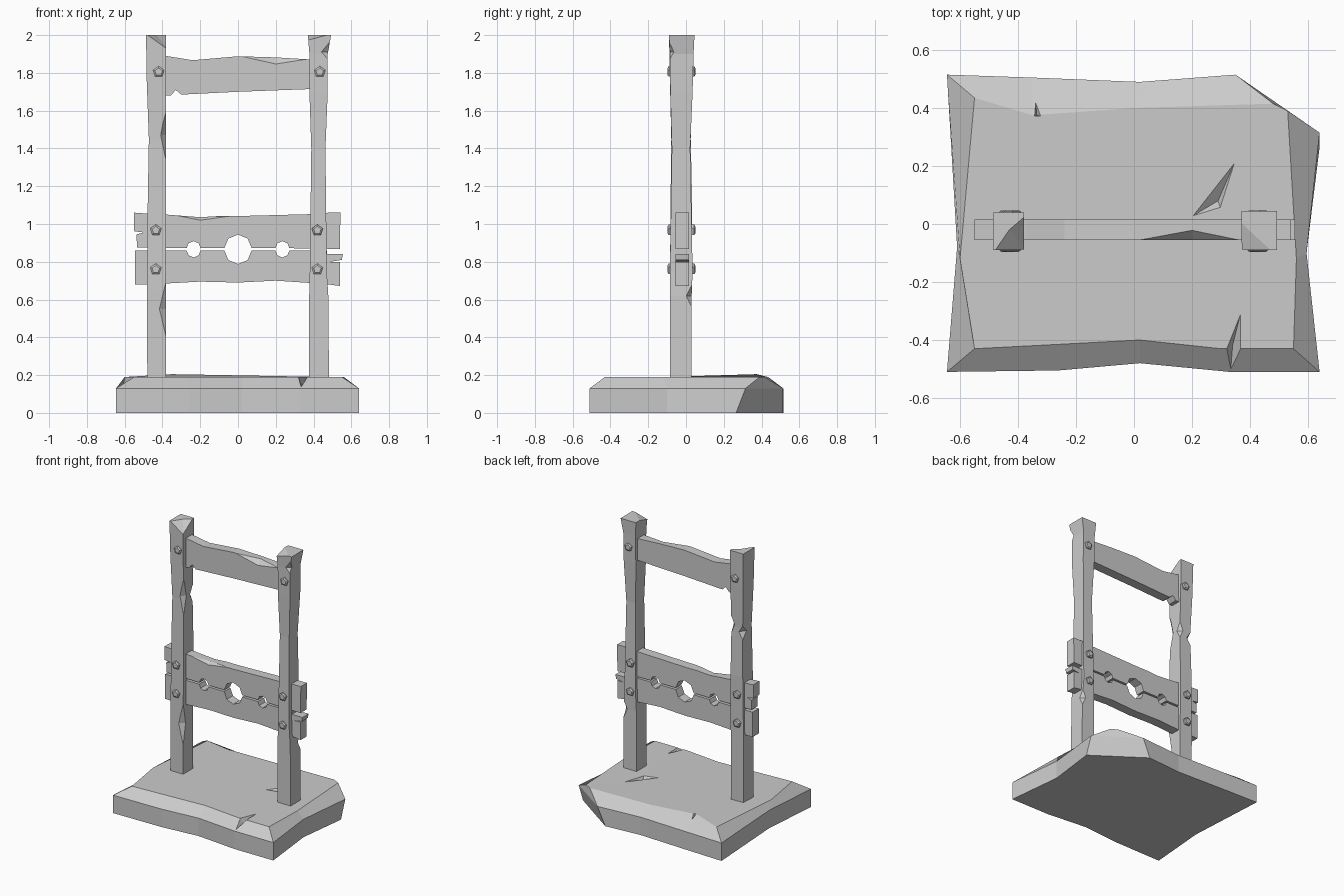
import bpy, bmesh
from math import cos, sin, pi
from mathutils import Vector


def to_object(name, bm):
    bmesh.ops.recalc_face_normals(bm, faces=bm.faces[:])
    me = bpy.data.meshes.new(name)
    bm.to_mesh(me)
    bm.free()
    ob = bpy.data.objects.new(name, me)
    bpy.context.collection.objects.link(ob)
    return ob


def loft(name, rings):
    """Join equal-length point rings and cap both ends."""
    bm = bmesh.new()
    vs = [[bm.verts.new(p) for p in r] for r in rings]
    n = len(rings[0])
    for a, b in zip(vs, vs[1:]):
        for i in range(n):
            j = (i + 1) % n
            bm.faces.new((a[i], a[j], b[j], b[i]))
    bm.faces.new(vs[0])
    bm.faces.new(vs[-1])
    return to_object(name, bm)


def chip(ob, pts):
    """Carve the convex hull of pts out of ob."""
    bm = bmesh.new()
    for p in pts:
        bm.verts.new(p)
    bmesh.ops.convex_hull(bm, input=bm.verts[:])
    cut = to_object("chip_cutter", bm)
    cut.hide_render = True
    mod = ob.modifiers.new("chip", 'BOOLEAN')
    mod.operation, mod.solver, mod.object = 'DIFFERENCE', 'EXACT', cut
    bpy.context.view_layer.objects.active = ob
    bpy.ops.object.modifier_apply(modifier=mod.name)
    bpy.data.objects.remove(cut)


def edge_chip(ob, x, y, z, h, dx, dy):
    """V-shaped nick on a vertical post edge; dx, dy point into the post."""
    chip(ob, [(x - dx * .5, y - dy * .5, z - h), (x - dx * .5, y - dy * .5, z + h),
              (x, y, z + h), (x, y, z - h), (x + dx, y - dy * .1, z), (x - dx * .1, y + dy, z)])


def board(name, profile, y0=-.055, y1=.015):
    return loft(name, [[(x, y, z) for x, z in profile] for y in (y0, y1)])


# Stone base: bottom, shoulder and bevelled top outlines
outer = [(-.645, -.51), (-.26, -.505), (.02, -.48), (.33, -.51), (.64, -.51), (.595, -.1),
         (.64, .315), (.35, .515), (.02, .49), (-.35, .505), (-.645, .515), (-.61, -.08)]
inner = [(-.55, -.43), (-.26, -.415), (.02, -.40), (.30, -.43), (.55, -.43), (.56, -.12),
         (.53, .39), (.48, .415), (0, .40), (-.35, .375), (-.55, .435), (-.60, -.12)]
under = list(outer)
under[6], under[7] = (.64, .265), (.29, .51)
base = loft("base", [[(x, y, 0) for x, y in under], [(x, y, .13) for x, y in outer],
                     [(x, y, .205 if i == 9 else .19) for i, (x, y) in enumerate(inner)]])
# Cracks in the base
chip(base, [(.30, -.44, .23), (.375, -.44, .23), (.37, -.30, .195), (.33, -.55, .13),
            (.30, -.55, .20), (.375, -.55, .20), (.34, -.42, .15)])
chip(base, [(.19, .02, .195), (.30, .05, .20), (.355, .23, .195), (.29, .08, .16), (.27, .08, .22)])
chip(base, [(-.35, .37, .23), (-.345, .48, .18), (-.335, .375, .18), (-.31, .37, .23), (-.345, .48, .23)])


# Posts: (z, x0, x1, y0, y1) sections
def post(name, sections):
    return loft(name, [[(a, c, z), (b, c, z), (b, d, z), (a, d, z)] for z, a, b, c, d in sections])


left_post = post("left_post", [(.15, -.48, -.38, -.085, .03), (.65, -.482, -.38, -.085, .03),
                               (1.1, -.478, -.38, -.082, .033), (1.45, -.472, -.382, -.078, .025),
                               (1.75, -.483, -.38, -.085, .035), (2.0, -.487, -.38, -.09, .04)])
right_post = post("right_post", [(.15, .375, .482, -.085, .03), (.62, .377, .478, -.085, .03),
                                 (.75, .38, .47, -.085, .035), (1.4, .388, .463, -.075, .022),
                                 (1.7, .378, .475, -.083, .035), (1.9, .378, .475, -.085, .04),
                                 (2.0, .37, .493, -.09, .045)])
edge_chip(left_post, -.38, -.085, .55, .15, -.04, .03)
edge_chip(left_post, -.382, -.078, 1.47, .13, -.03, .035)
edge_chip(left_post, -.473, .026, 1.42, .05, .035, -.05)
edge_chip(left_post, -.382, .026, 1.46, .06, -.03, -.035)
edge_chip(right_post, .477, .03, .62, .06, -.03, -.03)
edge_chip(right_post, .482, -.088, 1.91, .05, -.05, .03)
# Split post tops
chip(left_post, [(-.485, -.10, 2.0), (-.36, -.10, 2.02), (-.36, -.10, 1.91),
                 (-.43, -.02, 2.0), (-.36, .04, 2.0), (-.40, -.10, 2.03)])
chip(right_post, [(.36, -.10, 2.02), (.50, -.10, 2.005), (.36, .03, 2.005), (.37, -.10, 1.97)])

# Top crossbar
bar = board("top_crossbar", [(-.40, 1.89), (-.37, 1.888), (-.24, 1.867), (0, 1.888), (.2, 1.882),
                             (.40, 1.87), (.40, 1.715), (0, 1.70), (-.30, 1.685), (-.33, 1.71),
                             (-.355, 1.68), (-.40, 1.68)])
chip(bar, [(0, -.057, 1.89), (.2, -.02, 1.884), (.38, -.057, 1.873), (.2, -.057, 1.845),
           (.2, -.12, 1.9), (.2, -.02, 1.92)])


# Neck and wrist board edges with half octagonal holes
def hole_edge(z, side):
    pts = []
    for cx, r in ((-.235, .037), (0, .072), (.235, .037)):
        for k in range(5):
            a = pi - k * pi / 4
            pts.append((cx + r * cos(a), z + side * r * sin(a)))
    return pts


upper = board("upper_stock_board",
              [(-.535, .875)] + hole_edge(.872, 1) +
              [(.54, .868), (.542, 1.06), (.48, 1.06), (.38, 1.052), (0, 1.042), (-.1, 1.042), (-.2, 1.036),
               (-.38, 1.05), (-.48, 1.055), (-.55, 1.06), (-.55, .962), (-.50, .955), (-.537, .945)])
lower = board("lower_stock_board",
              [(-.545, .86)] + hole_edge(.86, -1) +
              [(.47, .86), (.47, .84), (.555, .84), (.55, .81), (.49, .80), (.54, .80), (.54, .672),
               (.48, .68), (.38, .688), (.2, .70), (0, .69), (-.2, .695), (-.38, .685), (-.48, .68), (-.545, .68)])
chip(upper, [(-.37, -.058, 1.052), (-.2, -.03, 1.037), (-.02, -.058, 1.043),
             (-.2, -.058, 1.018), (-.2, -.1, 1.07), (-.2, -.03, 1.07)])


# Five-sided bolt heads on the front and back of each post
def bolt(name, x, z, y, d):
    rings = [[(x + r * cos(2 * pi * k / 5 + .3), yy, z + r * sin(2 * pi * k / 5 + .3)) for k in range(5)]
             for r, yy in ((.031, y - d * .02), (.031, y + d * .008), (.021, y + d * .014))]
    loft(name, rings)


for i, (x, z) in enumerate([(-.42, 1.805), (.433, 1.805), (-.435, .967), (.42, .967),
                            (-.435, .76), (.42, .76)]):
    bolt(f"front_bolt_{i}", x, z, -.083, -1)
    bolt(f"back_bolt_{i}", x, z, .035, 1)
